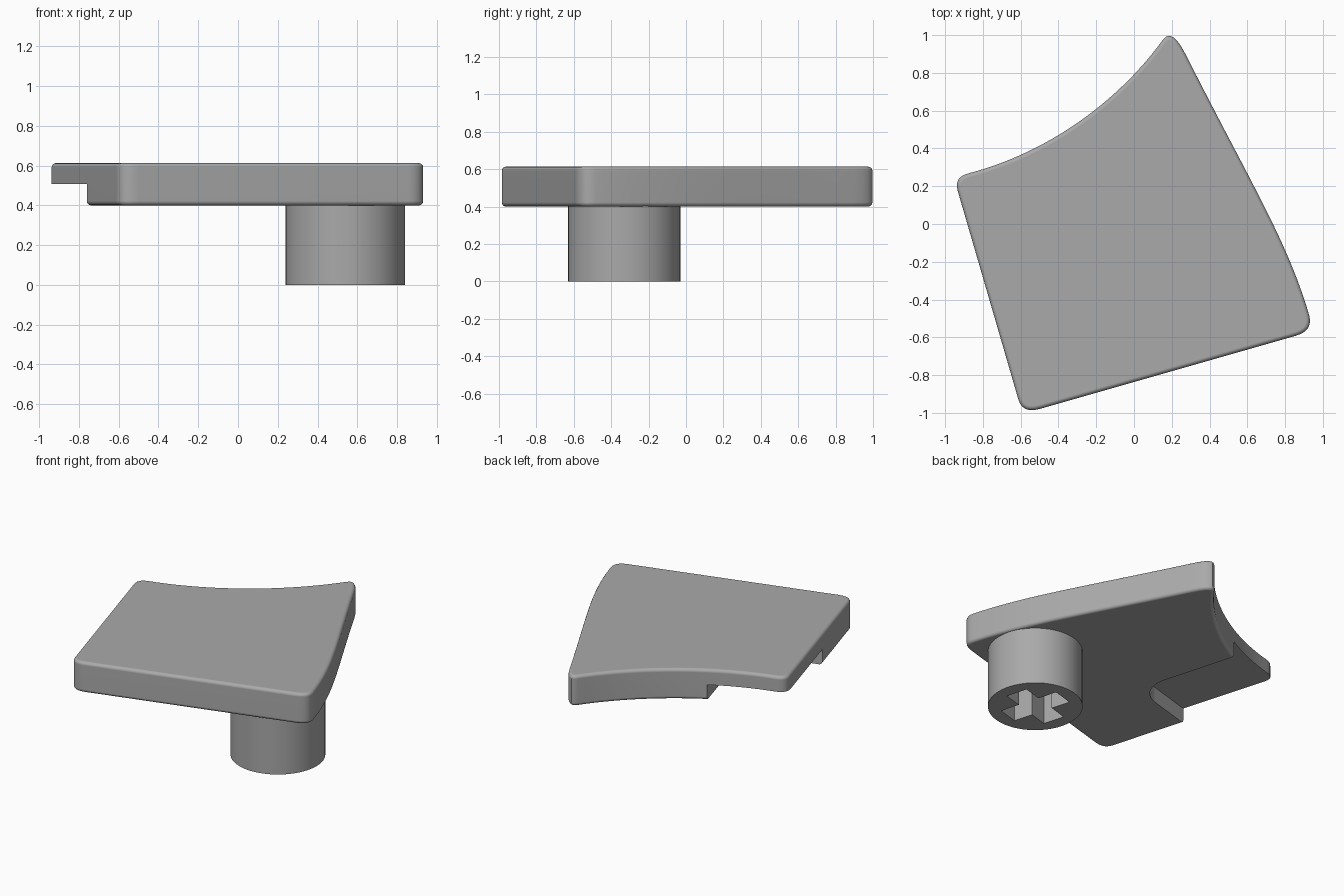
import bpy, bmesh
from math import cos, sin, pi, radians
from mathutils import Vector, Matrix

cube = bpy.data.objects.get("Cube")
if cube:
    bpy.data.objects.remove(cube, do_unlink=True)

PLATE_BOTTOM, PLATE_TOP, LEDGE = 0.4, 0.613, 0.507
TURN = Matrix.Rotation(radians(16), 2)      # the plate's own axes

grey = bpy.data.materials.new("plain grey")
grey.use_nodes = True
grey.diffuse_color = (0.4, 0.4, 0.4, 1)
grey.node_tree.nodes["Principled BSDF"].inputs["Base Color"].default_value = grey.diffuse_color


def bezier(p, t):
    while len(p) > 1:
        p = [a.lerp(b, t) for a, b in zip(p, p[1:])]
    return p[0]


def prism(name, points, z0, z1, rim=0):
    """Extrude an outline upwards, optionally rounding its top and bottom rims."""
    bm = bmesh.new()
    base = bm.faces.new([bm.verts.new((p[0], p[1], z0)) for p in points])
    top = bmesh.ops.extrude_face_region(bm, geom=[base], use_keep_orig=True)["geom"]
    bmesh.ops.translate(bm, vec=(0, 0, z1 - z0),
                        verts=[v for v in top if isinstance(v, bmesh.types.BMVert)])
    bmesh.ops.recalc_face_normals(bm, faces=bm.faces)
    if rim:
        flat = [e for e in bm.edges if abs(e.verts[0].co.z - e.verts[1].co.z) < 1e-5]
        bmesh.ops.bevel(bm, geom=flat, offset=rim, segments=4, profile=0.5, affect='EDGES')
    mesh = bpy.data.meshes.new(name)
    bm.to_mesh(mesh)
    bm.free()
    mesh.materials.append(grey)
    obj = bpy.data.objects.new(name, mesh)
    bpy.context.collection.objects.link(obj)
    return obj


def carve(obj, cutter):
    """Subtract the cutter, then smooth what is left."""
    bpy.ops.object.select_all(action='DESELECT')
    bpy.context.view_layer.objects.active = obj
    obj.select_set(True)
    cut = obj.modifiers.new("cut", 'BOOLEAN')
    cut.operation, cut.solver, cut.object = 'DIFFERENCE', 'EXACT', cutter
    bpy.ops.object.modifier_apply(modifier=cut.name)
    bpy.data.objects.remove(cutter, do_unlink=True)
    bpy.ops.object.shade_smooth_by_angle(angle=radians(32))
    obj.modifiers.new("weighted normals", 'WEIGHTED_NORMAL').keep_sharp = True


# Plate outline: two straight sides, one hollow side and one S-shaped side
back, left, front, right = (Vector(p) for p in
                            ((0.2, 1.044), (-0.955, 0.25), (-0.59, -1.005), (0.95, -0.565)))
sides = [
    ([back, Vector((-0.056, 0.65)), Vector((-0.495, 0.344)), left], 24),
    ([left, left.lerp(front, 1 / 3), left.lerp(front, 2 / 3), front], 1),
    ([front, front.lerp(right, 1 / 3), front.lerp(right, 2 / 3), right], 1),
    ([right, Vector((0.83, -0.1)), Vector((0.62, 0.2)), back], 24),
]
TRIM = 0.06
outline = []
for i, (side, steps) in enumerate(sides):
    outline += [bezier(side, TRIM + (1 - 2 * TRIM) * k / steps) for k in range(steps + 1)]
    start = bezier(sides[(i + 1) % 4][0], TRIM)
    outline += [bezier([outline[-1], side[-1], start], k / 6) for k in range(1, 6)]
plate = prism("plate", outline, PLATE_BOTTOM, PLATE_TOP, rim=0.022)

# Recess under one corner, with a rounded inner corner
R = 0.2
inner = Vector((-0.328, -0.194))
recess = [Vector((-1.3, 1)), Vector((-1.3, inner.y))]
recess += [inner + Vector((-R, R)) + R * Vector((sin(a), -cos(a)))
           for a in (pi / 2 * k / 10 for k in range(11))]
recess.append(Vector((inner.x, 1)))
carve(plate, prism("recess_cutter", [TURN @ p for p in recess], 0.3, LEDGE))

# Round stem with a cross-shaped socket
centre = Vector((0.54, -0.33))
circle = [centre + 0.3 * Vector((cos(a), sin(a))) for a in (2 * pi * k / 64 for k in range(64))]
stem = prism("stem", circle, 0, PLATE_BOTTOM + 0.02)
W, L = 0.075, 0.21
arm = [Vector((W, W)), Vector((W, L)), Vector((-W, L))]
cross = [centre + TURN @ Matrix.Rotation(pi / 2 * q, 2) @ p for q in range(4) for p in arm]
carve(stem, prism("socket_cutter", cross, -0.1, PLATE_BOTTOM))
